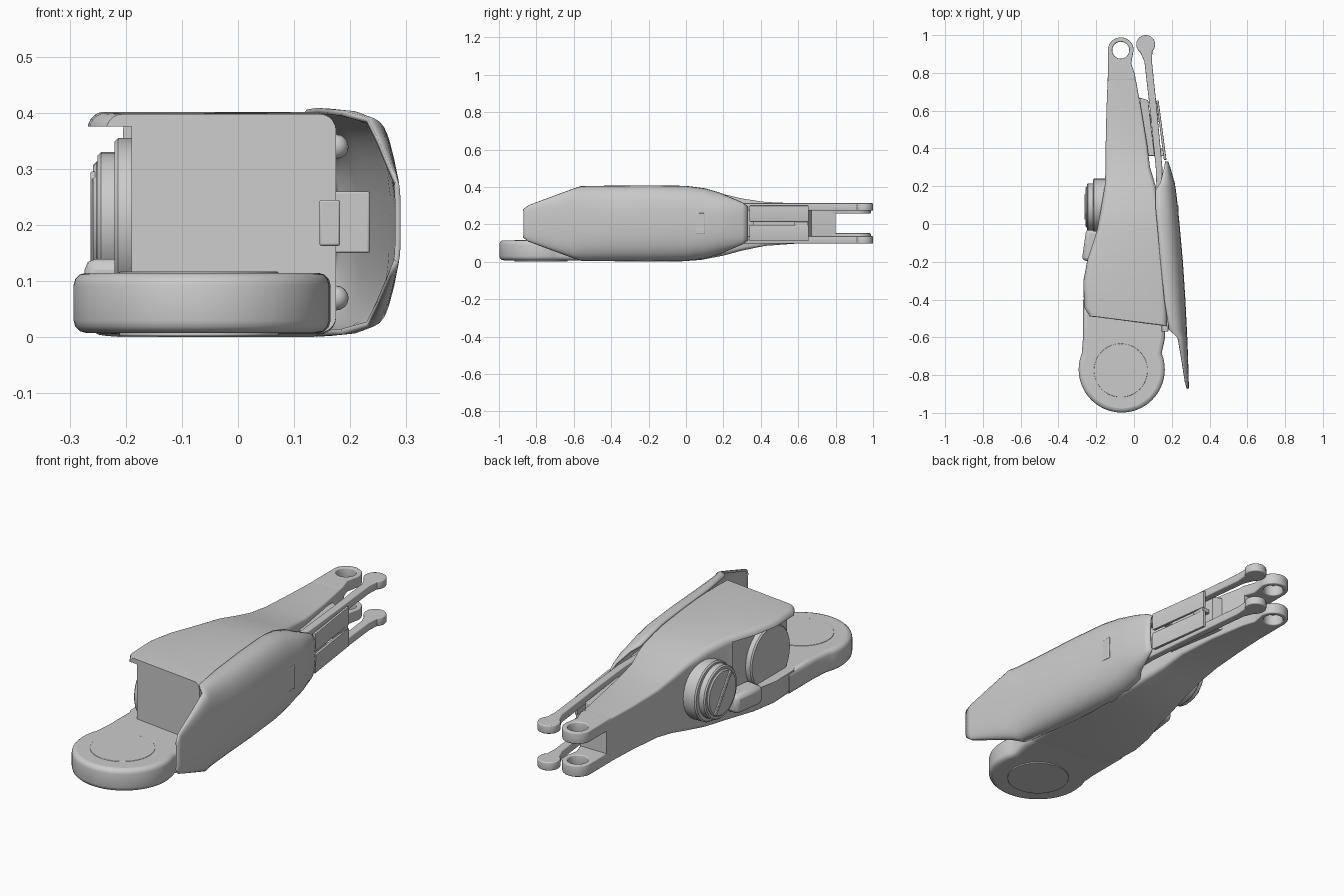
import bpy, bmesh
from math import sin, cos, pi, radians

if "Cube" in bpy.data.objects:
    bpy.data.objects.remove(bpy.data.objects["Cube"])

MID = 0.205  # height of the horizontal symmetry plane


def finish(ob, angle=35):
    bpy.ops.object.select_all(action='DESELECT')
    ob.select_set(True)
    bpy.context.view_layer.objects.active = ob
    bpy.ops.object.shade_smooth_by_angle(angle=radians(angle))
    return ob


def loft(name, rings, closed=True):
    bm = bmesh.new()
    rows = [[bm.verts.new(p) for p in r] for r in rings]
    n = len(rows[0])
    for a, b in zip(rows, rows[1:]):
        for i in range(n if closed else n - 1):
            j = (i + 1) % n
            bm.faces.new((a[i], a[j], b[j], b[i]))
    if closed:
        bm.faces.new(rows[0])
        bm.faces.new(rows[-1])
    bmesh.ops.recalc_face_normals(bm, faces=bm.faces)
    me = bpy.data.meshes.new(name)
    bm.to_mesh(me)
    bm.free()
    ob = bpy.data.objects.new(name, me)
    bpy.context.collection.objects.link(ob)
    return finish(ob)


def arc(cx, cy, r, a0, a1, n=24):
    return [(cx + r * cos(radians(a0 + (a1 - a0) * i / n)),
             cy + r * sin(radians(a0 + (a1 - a0) * i / n))) for i in range(n + 1)]


def plate(name, loops, z0, z1, bevel=0.005):
    """Flat part from outlines (the later loops are holes)."""
    c = bpy.data.curves.new(name, 'CURVE')
    c.dimensions, c.fill_mode = '2D', 'BOTH'
    c.extrude, c.bevel_depth, c.offset = (z1 - z0) / 2 - bevel, bevel, -bevel
    c.bevel_resolution = 2
    for pts in loops:
        s = c.splines.new('POLY')
        s.points.add(len(pts) - 1)
        for p, q in zip(s.points, pts):
            p.co = (q[0], q[1], 0, 1)
        s.use_cyclic_u = True
    ob = bpy.data.objects.new(name, c)
    ob.location.z = (z0 + z1) / 2
    bpy.context.collection.objects.link(ob)
    bpy.ops.object.select_all(action='DESELECT')
    ob.select_set(True)
    bpy.context.view_layer.objects.active = ob
    bpy.ops.object.convert(target='MESH')
    return finish(bpy.context.object)


def box(name, lo, hi, bevel=0.004, rot_z=0, rot_x=0):
    bpy.ops.mesh.primitive_cube_add(size=1, location=[(a + b) / 2 for a, b in zip(lo, hi)],
                                    rotation=(rot_x, 0, rot_z))
    ob = bpy.context.object
    ob.name = name
    ob.scale = [b - a for a, b in zip(lo, hi)]
    bpy.ops.object.transform_apply(location=False, rotation=False)
    if bevel:
        m = ob.modifiers.new('Bevel', 'BEVEL')
        m.width, m.segments = bevel, 2
    return finish(ob)


def side_disc(name, y, r, x0, x1):
    bpy.ops.mesh.primitive_cylinder_add(vertices=32, radius=r, depth=x1 - x0,
                                        location=((x0 + x1) / 2, y, MID), rotation=(0, pi / 2, 0))
    bpy.context.object.name = name
    m = bpy.context.object.modifiers.new('Bevel', 'BEVEL')
    m.width, m.limit_method = 0.006, 'ANGLE'
    return finish(bpy.context.object)


def cut(ob, cutter):
    cutter.hide_render = True
    m = ob.modifiers.new('Cut', 'BOOLEAN')
    m.operation, m.object = 'DIFFERENCE', cutter
    bpy.context.view_layer.objects.active = ob
    bpy.ops.object.modifier_apply(modifier=m.name)
    bpy.data.objects.remove(cutter)


# Main body: rounded-rectangle sections tapering into the neck
def section(y, xl, xr, zb, zt, r, skew=0):
    pts = []
    for cx, cz, a in ((xr - r, zt - r, 0), (xl + r, zt - r, 90), (xl + r, zb + r, 180), (xr - r, zb + r, 270)):
        pts += arc(cx, cz, r, a, a + 90, 5)
    return [(x, y - skew * max(0, x), z) for x, z in pts]


body = loft('main_body', [section(*s) for s in (
    (-0.49, -0.235, 0.175, 0.008, 0.398, 0.03, 0.3),
    (-0.44, -0.265, 0.175, 0.006, 0.400, 0.03, 0.2),
    (-0.30, -0.268, 0.170, 0.003, 0.402, 0.03),
    (-0.18, -0.245, 0.165, 0.001, 0.402, 0.03),
    (-0.03, -0.195, 0.150, 0.002, 0.398, 0.03),
    (0.08, -0.175, 0.138, 0.010, 0.388, 0.03),
    (0.20, -0.155, 0.115, 0.033, 0.362, 0.025),
    (0.30, -0.150, 0.085, 0.060, 0.338, 0.02),
    (0.42, -0.150, 0.070, 0.085, 0.320, 0.015),
    (0.60, -0.146, 0.040, 0.098, 0.312, 0.01),
    (0.80, -0.138, 0.003, 0.100, 0.310, 0.008))])
cut(body, box('recess_cutter', (-0.4, -0.7, 0.115), (-0.19, -0.06, 0.376), 0))
finish(body)
side_disc('recess_disc', -0.33, 0.15, -0.22, -0.178)

# Round lower paddle with a ringed pad
plate('lower_paddle', [[(-0.27, -0.4), (-0.27, -0.6)] + arc(-0.065, -0.77, 0.228, 158, 382, 40)
                       + [(0.165, -0.6), (0.165, -0.4)]], 0.008, 0.115, 0.022)
for z, nm in ((0.113, 'top_pad'), (0.006, 'bottom_pad')):
    plate(nm, [arc(-0.07, -0.775, 0.142, 0, 352.5, 47)], z - 0.004, z + 0.004, 0.002)

# Curved outer side shell
def shell_row(y, xi, xo, h):
    row = []
    for i in range(21):
        t = -pi / 2 + pi * i / 20
        s = 1 if t > 0 else -1
        row.append((xi + (xo - xi) * max(0, cos(t)) ** 0.75, y, MID + h * s * abs(sin(t)) ** 0.75))
    return row


shell = loft('side_shell', [shell_row(*s) for s in (
    (-0.87, 0.280, 0.285, 0.070), (-0.84, 0.270, 0.285, 0.093), (-0.70, 0.248, 0.281, 0.145),
    (-0.60, 0.230, 0.277, 0.182), (-0.56, 0.185, 0.275, 0.195), (-0.40, 0.160, 0.267, 0.197),
    (-0.20, 0.140, 0.254, 0.199), (0.00, 0.122, 0.236, 0.196), (0.10, 0.113, 0.226, 0.183),
    (0.18, 0.115, 0.217, 0.160), (0.22, 0.140, 0.210, 0.142), (0.30, 0.160, 0.187, 0.108),
    (0.33, 0.165, 0.176, 0.085))], closed=False)
m = shell.modifiers.new('Thickness', 'SOLIDIFY')
m.thickness, m.offset = 0.01, 0
box('shell_mount', (0.145, -0.57, 0.163), (0.182, -0.45, 0.245))
box('shell_bracket', (0.10, -0.1, 0.15), (0.235, 0.1, 0.26))

# Fork rings and push rods, mirrored about the middle plane
ring = [(-0.138, 0.76)] + arc(-0.07, 0.92, 0.068, 180, 0) + [(-0.015, 0.85), (0.006, 0.79), (0.006, 0.76)]
hole = arc(-0.07, 0.92, 0.045, 0, 352.5, 47)
rod = ([(0.152, 0.02), (0.150, 0.30), (0.122, 0.60), (0.095, 0.86)] + arc(0.062, 0.95, 0.05, -45, 235)
       + [(0.055, 0.86), (0.085, 0.60), (0.115, 0.30), (0.125, 0.02)])
for nm, side in (('upper', 1), ('lower', -1)):
    def span(a, b):
        return sorted((MID + side * a, MID + side * b))
    plate(nm + '_fork_ring', [ring, hole], *span(0.052, 0.106))
    plate(nm + '_push_rod', [rod], *span(0.068, 0.108))
    bpy.ops.mesh.primitive_uv_sphere_add(segments=16, ring_count=8, radius=0.022,
                                         location=(0.175, 0.03, MID + side * 0.135))
    bpy.context.object.name = nm + '_rod_joint'
    finish(bpy.context.object)
    # Outer guard beside the rods, split by a central slot
    guard = [(0.118, 0.655), (0.130, 0.655), (0.172, 0.34), (0.158, 0.34)]
    plate(nm + '_rod_guard', [guard], *span(0.008, 0.095), 0.003)
    for y, x in ((0.56, 0.135), (0.38, 0.16)):
        box(nm + '_guard_bracket', (0.03, y - 0.02, MID + side * 0.045 - 0.01),
            (x, y + 0.02, MID + side * 0.045 + 0.01))
plate('guard_inner_web', [[(0.03, 0.67), (0.075, 0.655), (0.11, 0.36), (0.05, 0.36)]], 0.12, 0.29)
box('guard_spacer', (0.09, 0.58, 0.195), (0.13, 0.65, 0.215), 0.002)

# Left pivot hub with a slotted cap
side_disc('hub_flange', 0.10, 0.14, -0.218, -0.12)
side_disc('hub_rim', 0.09, 0.125, -0.25, -0.2)
side_disc('hub_cap', 0.09, 0.108, -0.258, -0.22)
box('hub_bar', (-0.263, 0.08, 0.10), (-0.24, 0.10, 0.31), 0.003, rot_x=radians(35))
box('lower_side_lug', (-0.265, -0.2, 0.05), (-0.17, -0.03, 0.14), 0.02, rot_z=radians(-8))
